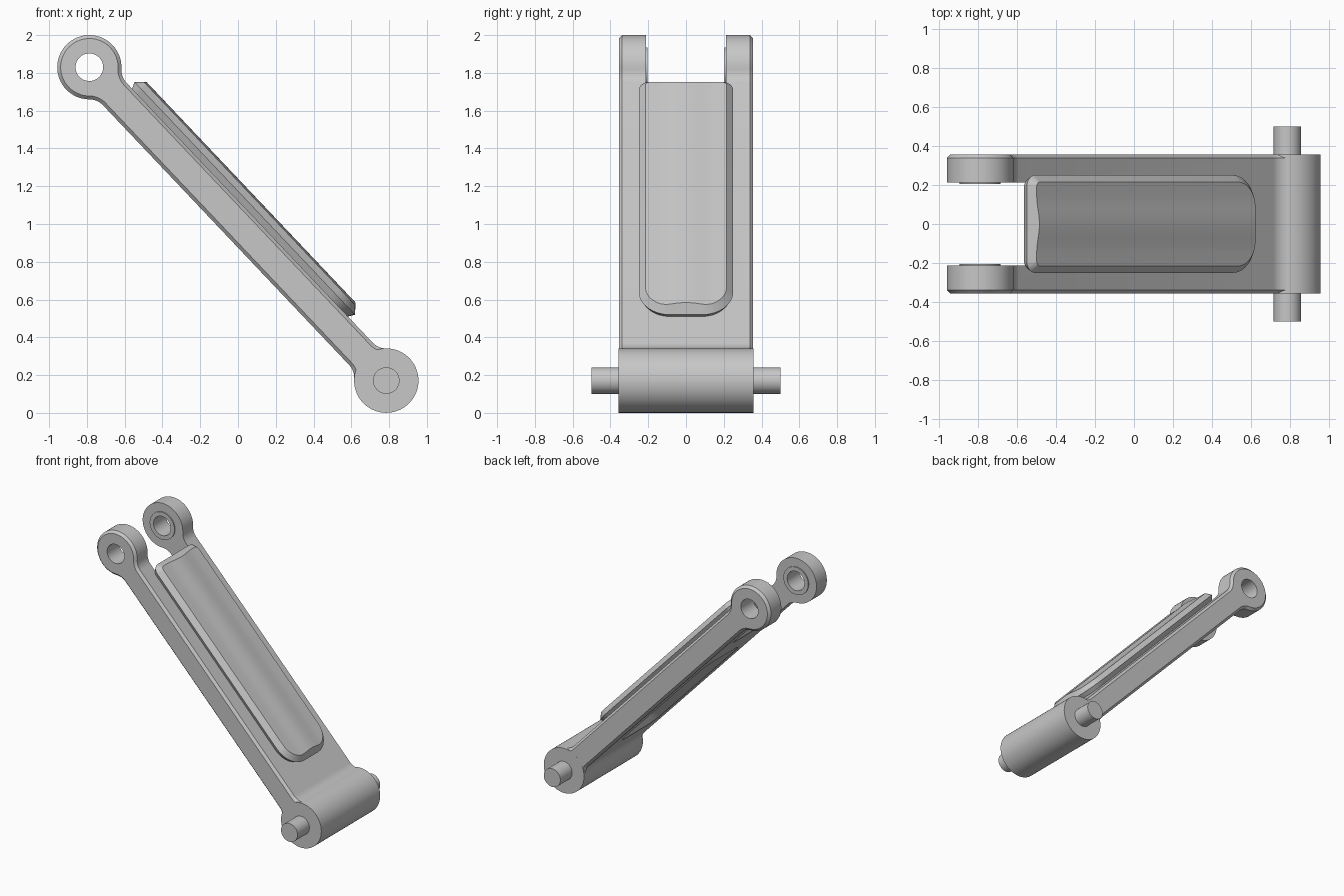
import bpy, bmesh
from math import sin, cos, pi, sqrt, atan2, radians
from mathutils import Vector

if "Cube" in bpy.data.objects:
    bpy.data.objects.remove(bpy.data.objects["Cube"], do_unlink=True)

# One grey finish for every part
grey = bpy.data.materials.new("satin_grey")
grey.use_nodes = True
grey.diffuse_color = (0.57, 0.57, 0.57, 1)
grey.node_tree.nodes["Principled BSDF"].inputs["Base Color"].default_value = (0.57, 0.57, 0.57, 1)

# Arm frame: u runs from the lower pivot to the upper one, v is the arm's upper side
LOW, HIGH = Vector((0.785, 0, 0.171)), Vector((-0.787, 0, 1.83))
L = (HIGH - LOW).length
U = (HIGH - LOW).normalized()
V = Vector((U.z, 0, -U.x))
R, HALF, FILLET = 0.17, 0.086, 0.1     # eye radius, half thickness, neck fillet
WIDE, GAP = 0.356, 0.213               # outer half width, inner half width


def arc(cu, cv, r, a0, a1, n):
    return [(cu + r * cos(a0 + (a1 - a0) * i / n), cv + r * sin(a0 + (a1 - a0) * i / n))
            for i in range(n + 1)]


def loft(rings):
    """Skin between rings of (u, y, v) points, with closed ends."""
    bm = bmesh.new()
    loops = [[bm.verts.new(p) for p in ring] for ring in rings]
    n = len(loops[0])
    for a, b in zip(loops, loops[1:]):
        for i in range(n):
            j = (i + 1) % n
            bm.faces.new((a[i], a[j], b[j], b[i]))
    bm.faces.new(loops[0])
    bm.faces.new(loops[-1])
    return bm


def finish(bm, name):
    """Move arm coordinates into the world and make the object."""
    for v in bm.verts:
        u, y, w = v.co
        v.co = LOW + U * u + V * w + Vector((0, y, 0))
    bmesh.ops.recalc_face_normals(bm, faces=bm.faces)
    mesh = bpy.data.meshes.new(name)
    bm.to_mesh(mesh)
    bm.free()
    mesh.materials.append(grey)
    ob = bpy.data.objects.new(name, mesh)
    bpy.context.collection.objects.link(ob)
    return ob


def prism(outline, y0, y1, name):
    return finish(loft([[(u, y, v) for u, v in outline] for y in (y0, y1)]), name)


def rod(u, r, y0, y1, name):
    return prism(arc(u, 0, r, 0, 2 * pi, 64)[:-1], y0, y1, name)


def cut(ob, cutter):
    mod = ob.modifiers.new("cut", 'BOOLEAN')
    mod.operation, mod.solver, mod.object = 'DIFFERENCE', 'EXACT', cutter
    bpy.context.view_layer.objects.active = ob
    bpy.ops.object.modifier_apply(modifier=mod.name)


def arm_outline(d):
    """Side outline with two round eyes and filleted necks, inset by d."""
    fv = HALF + FILLET
    fu = sqrt((R + FILLET) ** 2 - fv ** 2)
    a = atan2(fv, fu)
    top = arc(0, 0, R - d, pi, a, 24)
    top += arc(fu, fv, FILLET + d, pi + a, 1.5 * pi, 8)[1:]
    top += arc(L - fu, fv, FILLET + d, 1.5 * pi, 2 * pi - a, 8)
    top += arc(L, 0, R - d, pi - a, 0, 24)[1:]
    return top + [(u, -v) for u, v in reversed(top[1:-1])]


def panel_ring(u0, u1, half, r0, r1, d, v):
    """Rounded rectangle from u0 to u1 at height v, inset by d."""
    corners = ((u1 - r1, half - r1, r1), (u0 + r0, half - r0, r0),
               (u0 + r0, r0 - half, r0), (u1 - r1, r1 - half, r1))
    return [(p, q, v) for i, (cu, cy, r) in enumerate(corners)
            for p, q in arc(cu, cy, r - d, i * pi / 2, (i + 1) * pi / 2, 8)]


# Arm body with chamfered outer edges
CH = 0.018
arm = finish(loft([[(u, y, v) for u, v in arm_outline(d)] for y, d in
                   ((-WIDE, CH), (CH - WIDE, 0), (WIDE - CH, 0), (WIDE, CH))]), "arm_body")

# Fork opening with an upright root, underside pocket with sloped walls, fork bore
slot = prism([(1.825, -0.1), (2.035, 0.1), (2.035, 0.3), (2.7, 0.3), (2.7, -0.3),
              (1.825, -0.3)], -GAP, GAP, "slot_cutter")
pocket = finish(loft([panel_ring(0.44, 1.52, 0.22, 0.09, 0.09, d, v) for d, v in
                      ((0, -0.15), (0, -HALF), (0.07, -0.025))]), "pocket_cutter")
bore = rod(L, 0.073, -0.6, 0.6, "bore_cutter")
for cutter in (slot, pocket, bore):
    cut(arm, cutter)
parts = [arm]

# Thin washers on the inner faces of the fork eyes
for side, name in ((1, "left"), (-1, "right")):
    washer = rod(L, 0.105, side * 0.205, side * (GAP + 0.01), name + "_fork_washer")
    cut(washer, bore)
    parts.append(washer)

for cutter in (slot, pocket, bore):
    bpy.data.objects.remove(cutter, do_unlink=True)

# Lower barrel and its pivot pin
parts.append(rod(0, R + 0.0005, -WIDE - 0.0005, WIDE + 0.0005, "lower_barrel"))
parts.append(rod(0, 0.07, -0.5, 0.5, "pivot_pin"))

# Raised pad: large corners below, small ones above, undercut base, chamfered rim
bm = loft([panel_ring(0.367, 2.065, 0.25, 0.165, 0.06, d, v) for d, v in
           ((0.022, 0.08), (0, 0.12), (0.035, 0.156))])

# Gentle crown along the middle of the pad, keeping the end chamfers flat
CROWN = 0.15
for i in range(-8, 9):
    bmesh.ops.bisect_plane(bm, geom=bm.verts[:] + bm.edges[:] + bm.faces[:],
                           plane_co=(0, i * CROWN / 8, 0), plane_no=(0, 1, 0))
for v in bm.verts:
    if v.co.z > 0.155 and abs(v.co.y) < CROWN:
        rise = 0.005 * (1 + cos(pi * v.co.y / CROWN))
        v.co.z += rise
        v.co.x += -rise if v.co.x > 1 else rise
parts.append(finish(bm, "raised_pad"))

# Smooth the round surfaces, keep the edges sharp
bpy.ops.object.select_all(action='DESELECT')
for ob in parts:
    ob.select_set(True)
bpy.context.view_layer.objects.active = arm
bpy.ops.object.shade_smooth_by_angle(angle=radians(25))
